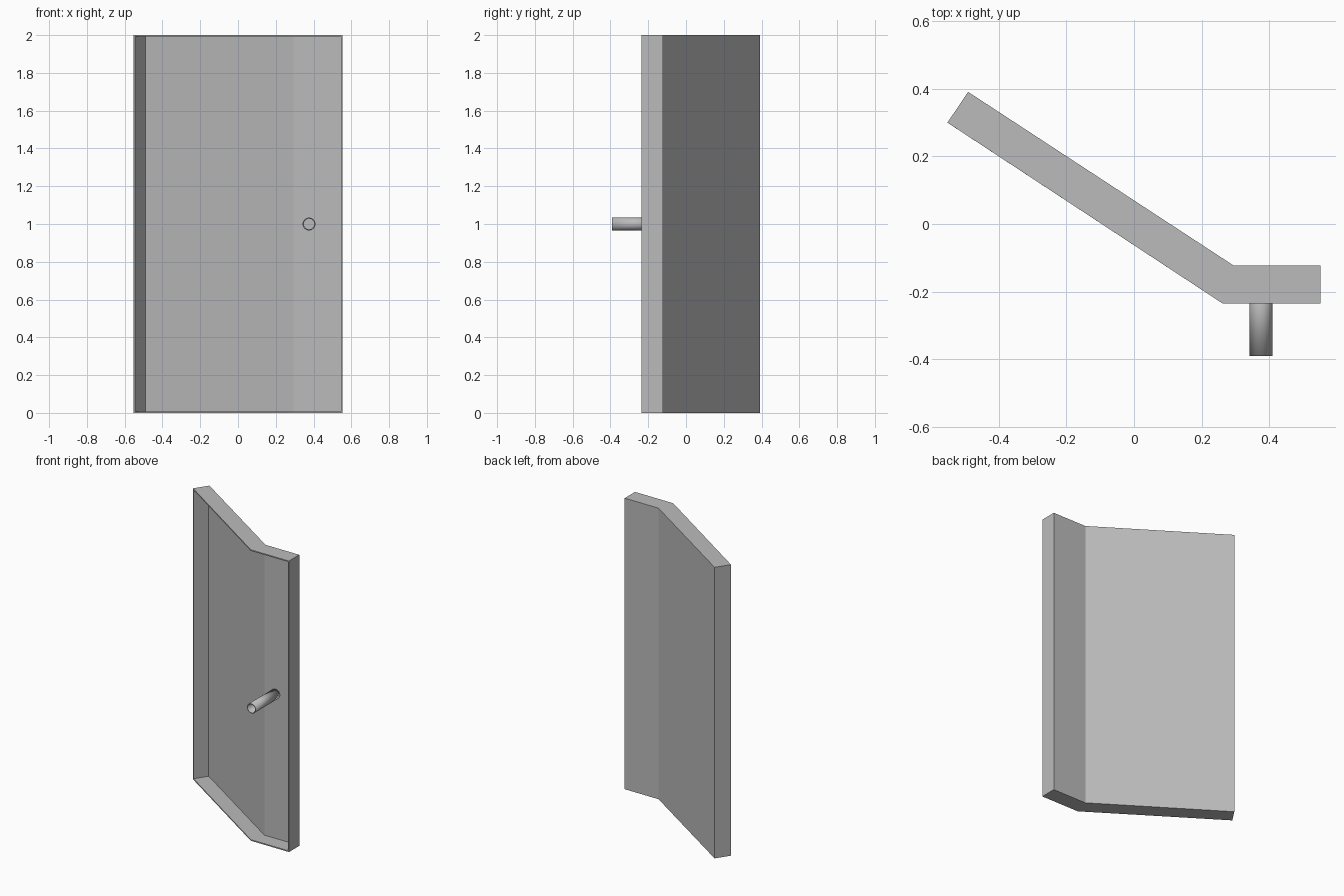
import bpy, bmesh, math
from mathutils import Matrix, Vector

cube = bpy.data.objects.get("Cube")
if cube:
    bpy.data.objects.remove(cube, do_unlink=True)

HEIGHT = 2.0
SHEET = 0.008

metal = bpy.data.materials.new("plain grey metal")
metal.use_nodes = True
grey = (0.5, 0.5, 0.5, 1)
metal.diffuse_color = grey
metal.node_tree.nodes["Principled BSDF"].inputs["Base Color"].default_value = grey


def add_object(name, bm, thickness):
    """Turn an open surface into a sheet that thickens inwards."""
    bmesh.ops.recalc_face_normals(bm, faces=bm.faces)
    mesh = bpy.data.meshes.new(name)
    bm.to_mesh(mesh)
    bm.free()
    obj = bpy.data.objects.new(name, mesh)
    bpy.context.collection.objects.link(obj)
    mesh.materials.append(metal)
    solid = obj.modifiers.new("sheet", "SOLIDIFY")
    solid.thickness = thickness
    solid.offset = -1
    solid.use_even_offset = True
    solid.use_quality_normals = True
    return obj


# Bent door pan: folded back panel with flanges all round, open at the front
front = [(-0.552, 0.30), (0.262, -0.235), (0.552, -0.235)]
back = [(-0.491, 0.391), (0.295, -0.123), (0.552, -0.123)]
bm = bmesh.new()
outline = front + back[::-1]
bottom = bm.faces.new([bm.verts.new((x, y, 0)) for x, y in outline])
extruded = bmesh.ops.extrude_face_region(bm, geom=[bottom], use_keep_orig=True)
bmesh.ops.translate(bm, vec=(0, 0, HEIGHT),
                    verts=[v for v in extruded["geom"] if isinstance(v, bmesh.types.BMVert)])
bmesh.ops.recalc_face_normals(bm, faces=bm.faces)
front_points = [Vector(p) for p in front]
open_faces = [f for f in bm.faces
              if all(min((v.co.xy - p).length for p in front_points) < 0.001 for v in f.verts)]
bmesh.ops.delete(bm, geom=open_faces, context="FACES")
add_object("door_pan", bm, SHEET)

# Hollow handle tube standing on the inside of the back panel
y_front, y_back = -0.391, -0.123 - SHEET
bm = bmesh.new()
bmesh.ops.create_cone(
    bm, cap_ends=False, segments=32, radius1=0.034, radius2=0.034, depth=y_back - y_front,
    matrix=Matrix.Translation((0.376, (y_front + y_back) / 2, 1.0))
    @ Matrix.Rotation(math.pi / 2, 4, "X"))
tube = add_object("handle_tube", bm, 0.006)
bpy.context.view_layer.objects.active = tube
tube.select_set(True)
bpy.ops.object.shade_smooth_by_angle(angle=math.radians(40))
